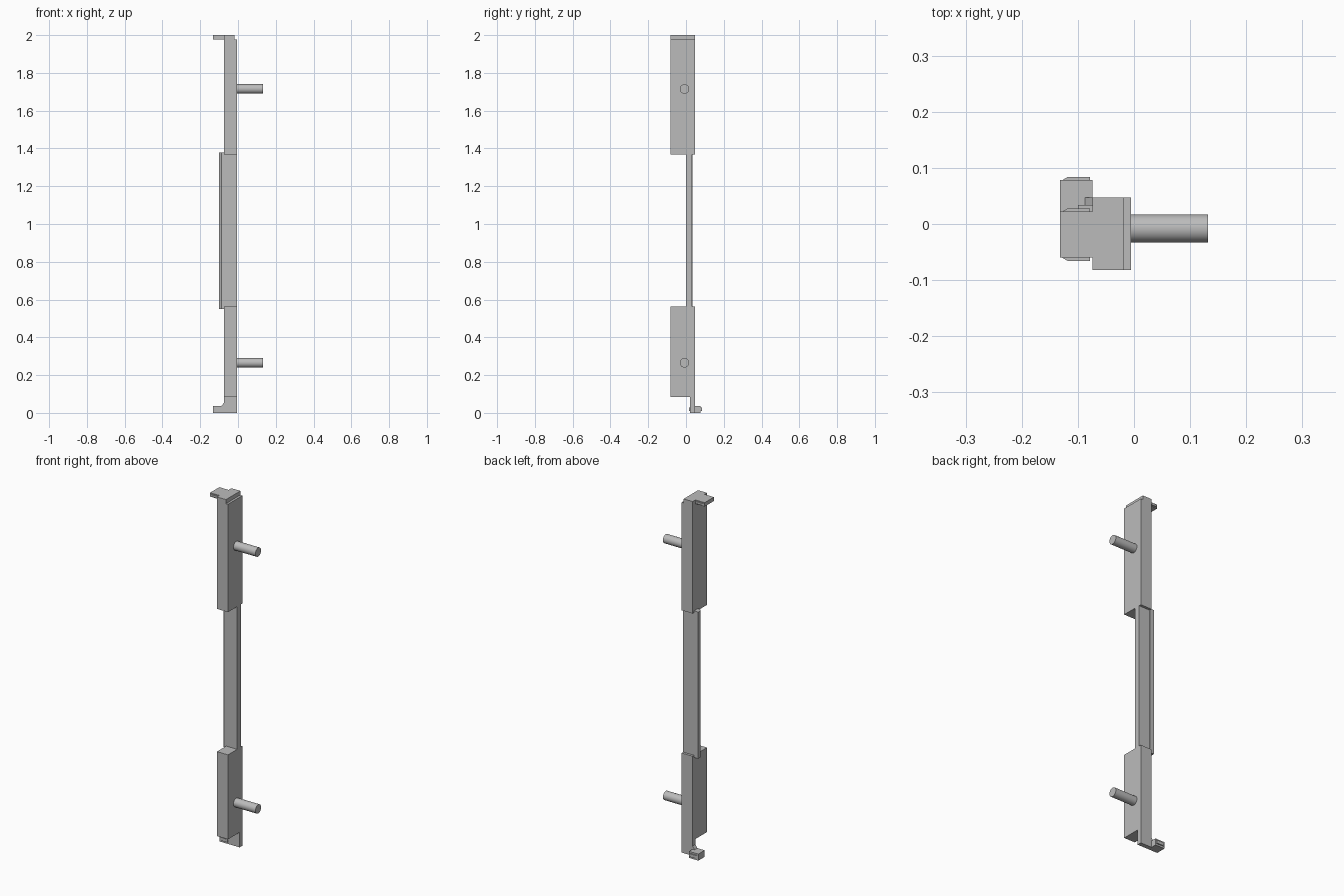
import bpy
import bmesh
from mathutils import Vector
from math import pi

cube = bpy.data.objects.get("Cube")
if cube:
    bpy.data.objects.remove(cube, do_unlink=True)

grey = bpy.data.materials.new("plain grey")
grey.use_nodes = True
colour = (0.5, 0.5, 0.5, 1)
grey.diffuse_color = colour
grey.node_tree.nodes["Principled BSDF"].inputs["Base Color"].default_value = colour


def prism(name, points, low, high, axis="z"):
    """Extrude an outline along z (outline in x, y) or y (outline in x, z)."""
    bm = bmesh.new()
    if axis == "z":
        verts = [bm.verts.new((a, b, low)) for a, b in points]
        move = Vector((0, 0, high - low))
    else:
        verts = [bm.verts.new((a, low, b)) for a, b in points]
        move = Vector((0, high - low, 0))
    face = bm.faces.new(verts)
    result = bmesh.ops.extrude_face_region(bm, geom=[face])
    moved = [v for v in result["geom"] if isinstance(v, bmesh.types.BMVert)]
    bmesh.ops.translate(bm, verts=moved, vec=move)
    bmesh.ops.recalc_face_normals(bm, faces=bm.faces)
    mesh = bpy.data.meshes.new(name)
    bm.to_mesh(mesh)
    bm.free()
    mesh.materials.append(grey)
    obj = bpy.data.objects.new(name, mesh)
    bpy.context.collection.objects.link(obj)
    return obj


def box(name, x, y, z):
    return prism(name, [(x[0], y[0]), (x[1], y[0]), (x[1], y[1]), (x[0], y[1])], *z)


def side_ridges(name, y, z):
    """Thin catches with a slanted tip on both sides of a hook."""
    for label, edge, out in (("front", y[0], -0.006), ("back", y[1], 0.006)):
        prism(f"{name}_{label}_ridge",
              [(-0.128, edge), (-0.118, edge + out), (-0.078, edge + out), (-0.078, edge)], *z)


BACK = 0.047
LEFT, RIGHT = -0.074, -0.005

# Upper and lower bodies
box("upper_body", (LEFT, RIGHT), (-0.082, BACK), (1.368, 1.977))
box("lower_body", (LEFT, RIGHT), (-0.082, BACK), (0.085, 0.562))

# Top cap with its hook
box("top_cap", (LEFT, -0.018), (-0.082, BACK), (1.977, 2.0))
box("top_hook", (-0.132, LEFT), (-0.06, 0.022), (1.978, 2.0))
side_ridges("top_hook", (-0.06, 0.022), (1.983, 1.995))

# Thin middle strip and its overhanging lip
box("middle_strip", (LEFT, RIGHT), (0.0, 0.033), (0.562, 1.368))
prism("strip_lip", [(LEFT, 0.0), (-0.088, 0.0), (-0.1, 0.012), (-0.1, 0.034), (LEFT, 0.034)],
      0.55, 1.378)

# Bottom tab, hook and the slanted gusset between them
box("bottom_tab", (LEFT, RIGHT), (0.022, BACK), (0.0, 0.085))
box("bottom_hook", (-0.132, LEFT), (0.022, 0.078), (0.0, 0.037))
side_ridges("bottom_hook", (0.022, 0.078), (0.01, 0.028))
prism("bottom_gusset", [(LEFT, 0.037), (-0.087, 0.037), (LEFT, 0.055)], 0.022, BACK, "y")

# Round pegs
for name, z in (("upper_peg", 1.715), ("lower_peg", 0.265)):
    bpy.ops.mesh.primitive_cylinder_add(vertices=32, radius=0.025, depth=0.137,
                                        location=(0.0635, -0.008, z), rotation=(0, pi / 2, 0))
    peg = bpy.context.object
    peg.name = name
    peg.data.materials.append(grey)
    bpy.ops.object.shade_smooth_by_angle()
